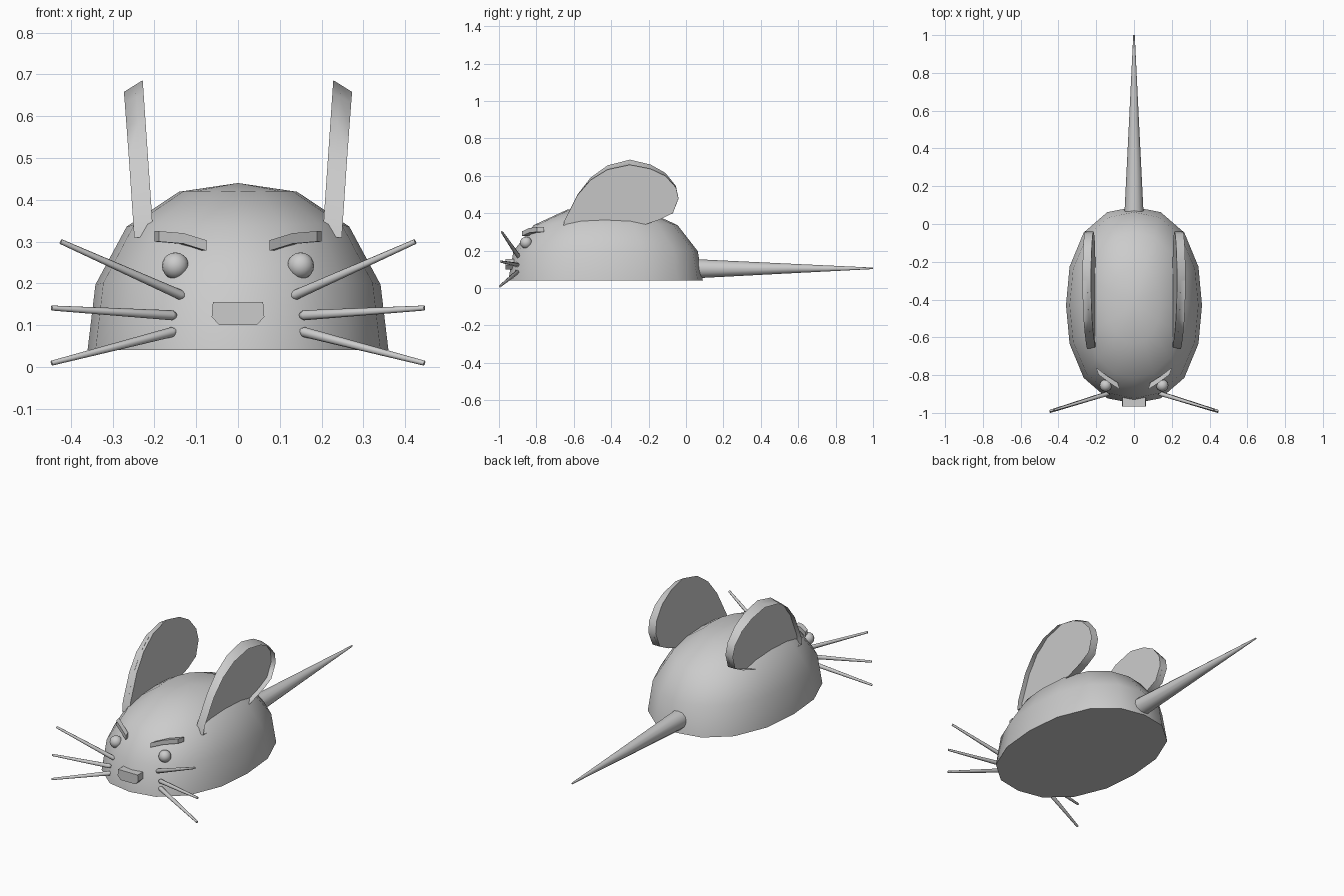
import bpy, bmesh, math
from mathutils import Vector

if "Cube" in bpy.data.objects:
    bpy.data.objects.remove(bpy.data.objects["Cube"])


def finish(name, bm, mirror=False, angle=60):
    bmesh.ops.recalc_face_normals(bm, faces=bm.faces)
    me = bpy.data.meshes.new(name)
    bm.to_mesh(me)
    bm.free()
    ob = bpy.data.objects.new(name, me)
    bpy.context.collection.objects.link(ob)
    if mirror:
        ob.modifiers.new("mirror", 'MIRROR').use_mirror_merge = False
    bpy.ops.object.select_all(action='DESELECT')
    bpy.context.view_layer.objects.active = ob
    ob.select_set(True)
    bpy.ops.object.shade_smooth_by_angle(angle=math.radians(angle))
    return ob


def loft(bm, rings):
    """Skin a list of equal-length point rings and cap both ends."""
    vs = [[bm.verts.new(p) for p in r] for r in rings]
    n = len(vs[0])
    for a, b in zip(vs, vs[1:]):
        for i in range(n):
            j = (i + 1) % n
            bm.faces.new((a[i], a[j], b[j], b[i]))
    return bm.faces.new(vs[0]), bm.faces.new(vs[-1])


def tube(bm, stations, sides):
    """Tapered round rod through (point, radius) stations."""
    d = (Vector(stations[-1][0]) - Vector(stations[0][0])).normalized()
    u = d.cross(Vector((0, 0, 1))).normalized()
    v = u.cross(d)
    loft(bm, [[Vector(p) + r * (math.cos(t) * u + math.sin(t) * v)
               for t in (math.tau * i / sides for i in range(sides))]
              for p, r in stations])


# Body: upper half of a boxy ellipsoid with a flat closed underside
P = 2.3
bm = bmesh.new()
rings = []
for k in range(4):
    e = math.radians(22.5 * k)
    ring = []
    for i in range(16):
        a = math.tau * i / 16
        d = Vector((math.cos(a) * math.cos(e), math.sin(a) * math.cos(e), math.sin(e)))
        d /= sum(abs(c) ** P for c in d) ** (1 / P)
        ring.append((0.36 * d.x, -0.43 + 0.52 * d.y, 0.04 + 0.4 * d.z))
    rings.append(ring)
_, cap = loft(bm, rings)
bmesh.ops.poke(bm, faces=[cap])
max(bm.verts, key=lambda v: v.co.z + (len(v.link_faces) == 16)).co.z = 0.44
bm.verts.ensure_lookup_table()
bm.verts[-1].co = (0, -0.43, 0.44)
finish("body", bm)

# Tail
bm = bmesh.new()
tube(bm, [((0, 0.0, 0.103), 0.053), ((0, 0.09, 0.103), 0.049),
          ((0, 0.55, 0.104), 0.026), ((0, 1.0, 0.105), 0.004)], 12)
finish("tail", bm)

# Ears: upright plates with a raised rim and recessed outer side
outline = [(-0.66, 0.31), (-0.65, 0.36), (-0.58, 0.50), (-0.51, 0.59), (-0.42, 0.655),
           (-0.30, 0.686), (-0.19, 0.66), (-0.11, 0.615), (-0.054, 0.545),
           (-0.04, 0.48), (-0.07, 0.40), (-0.14, 0.365), (-0.26, 0.325), (-0.46, 0.31)]
bm = bmesh.new()
inner, outer = loft(bm, [[(t, y, z) for y, z in outline] for t in (0, 1)])
bmesh.ops.inset_region(bm, faces=[outer], thickness=0.028, use_even_offset=True)
floor = bmesh.ops.extrude_face_region(bm, geom=[outer])
bmesh.ops.delete(bm, geom=[outer], context='FACES_ONLY')
for g in floor["geom"]:
    if isinstance(g, bmesh.types.BMVert):
        g.co.x = 0.4
for v in bm.verts:
    t, h = v.co.x, (v.co.z - 0.38) / 0.306
    v.co.x = (1 - t) * (0.207 + 0.021 * h) + t * (0.253 + 0.02 * h)
    v.co.z -= 0.028 * t * max(h, 0) ** 2
finish("ears", bm, True, 50)

# Eyes
bm = bmesh.new()
bmesh.ops.create_uvsphere(bm, u_segments=16, v_segments=10, radius=0.032)
bmesh.ops.translate(bm, verts=bm.verts, vec=(0.15, -0.855, 0.242))
finish("eyes", bm, True)

# Eyebrows: bent square bars
bm = bmesh.new()
rings = []
for x, y, z in [(0.08, -0.86, 0.291), (0.135, -0.825, 0.308), (0.194, -0.78, 0.313)]:
    rings.append([(x + 0.3 * s, y + s, z + h) for s, h in
                  [(-0.016, -0.013), (-0.016, 0.012), (0.02, 0.012), (0.02, -0.013)]])
loft(bm, rings)
finish("eyebrows", bm, True, 30)

# Nose: clipped block
bm = bmesh.new()
shape = [(-0.06, 0.155), (0.06, 0.155), (0.063, 0.12), (0.045, 0.10),
         (-0.045, 0.10), (-0.063, 0.12)]
loft(bm, [[(x, y, z) for x, z in shape] for y in (-0.965, -0.90)])
finish("nose", bm, False, 30)

# Whiskers: three tapered rods per side
bm = bmesh.new()
for a, b in [((0.128, -0.895, 0.168), (0.424, -0.985, 0.30)),
             ((0.148, -0.90, 0.123), (0.446, -0.99, 0.141)),
             ((0.148, -0.90, 0.086), (0.446, -0.995, 0.009))]:
    a, b = Vector(a), Vector(b)
    tube(bm, [(a, 0.006), (a.lerp(b, 0.03), 0.012), (b, 0.006)], 8)
finish("whiskers", bm, True)
